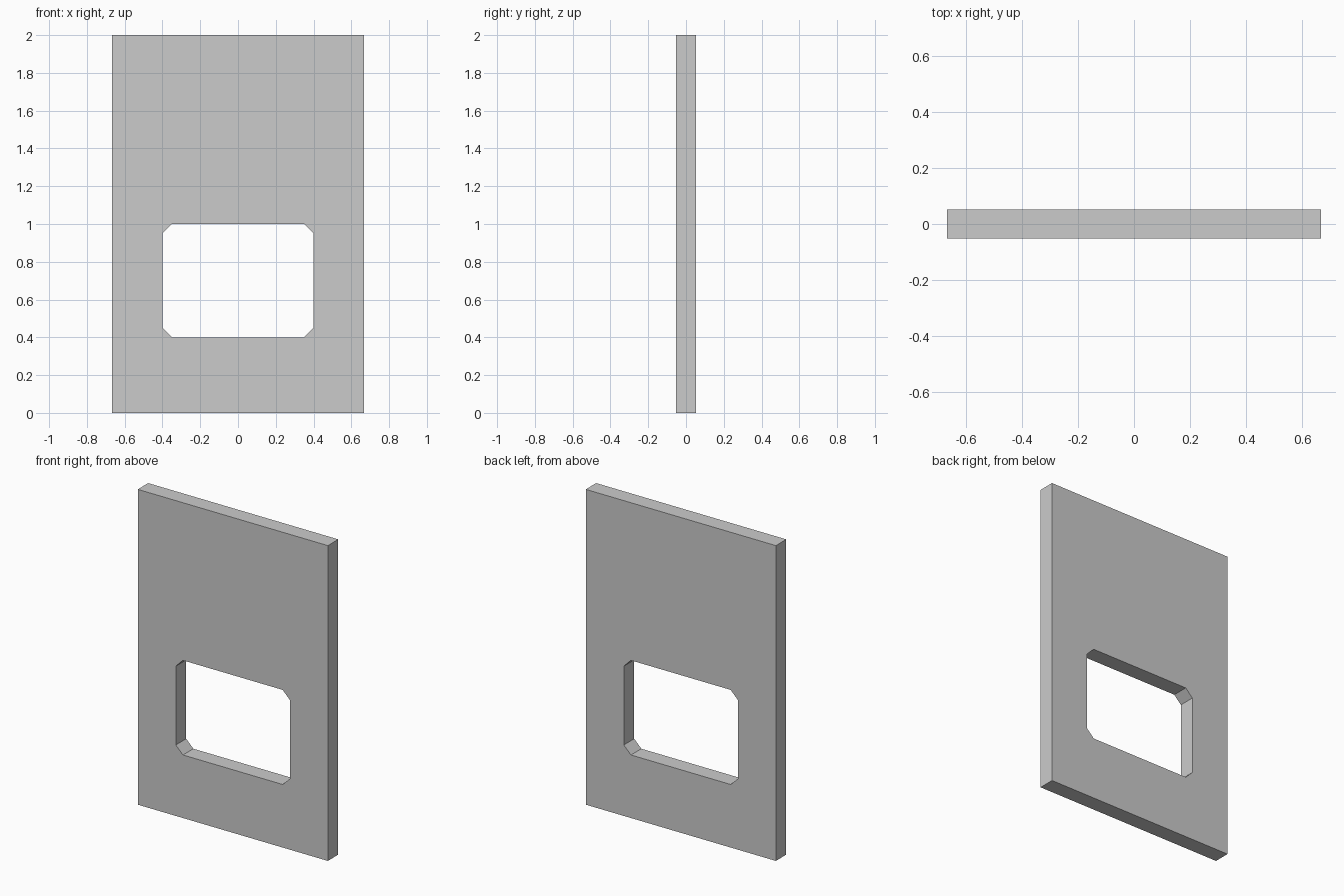
import bpy
import bmesh

if "Cube" in bpy.data.objects:
    bpy.data.objects.remove(bpy.data.objects["Cube"])

HALF_W, HEIGHT, THICK = 0.667, 2.0, 0.104


def chamfered_rect(x, z0, z1, c):
    """Outline in the XZ plane, with corners cut by c (c = 0 gives a rectangle)."""
    if c == 0:
        return [(-x, z0), (x, z0), (x, z1), (-x, z1)]
    return [(-x + c, z0), (x - c, z0), (x, z0 + c), (x, z1 - c),
            (x - c, z1), (-x + c, z1), (-x, z1 - c), (-x, z0 + c)]


def add_loop(bm, points):
    verts = [bm.verts.new((x, 0, z)) for x, z in points]
    return [bm.edges.new((v, verts[(i + 1) % len(verts)])) for i, v in enumerate(verts)]


# Flat panel sheet with a chamfered window opening
bm = bmesh.new()
edges = add_loop(bm, chamfered_rect(HALF_W, 0, HEIGHT, 0))
edges += add_loop(bm, chamfered_rect(0.4, 0.4, 1.0, 0.05))
bmesh.ops.triangle_fill(bm, edges=edges, use_beauty=True, normal=(0, -1, 0))
bmesh.ops.recalc_face_normals(bm, faces=bm.faces)

mesh = bpy.data.meshes.new("window_panel")
bm.to_mesh(mesh)
bm.free()
panel = bpy.data.objects.new("window_panel", mesh)
bpy.context.collection.objects.link(panel)

# Panel thickness, centred on y = 0
solid = panel.modifiers.new("thickness", 'SOLIDIFY')
solid.thickness = THICK
solid.offset = 0
